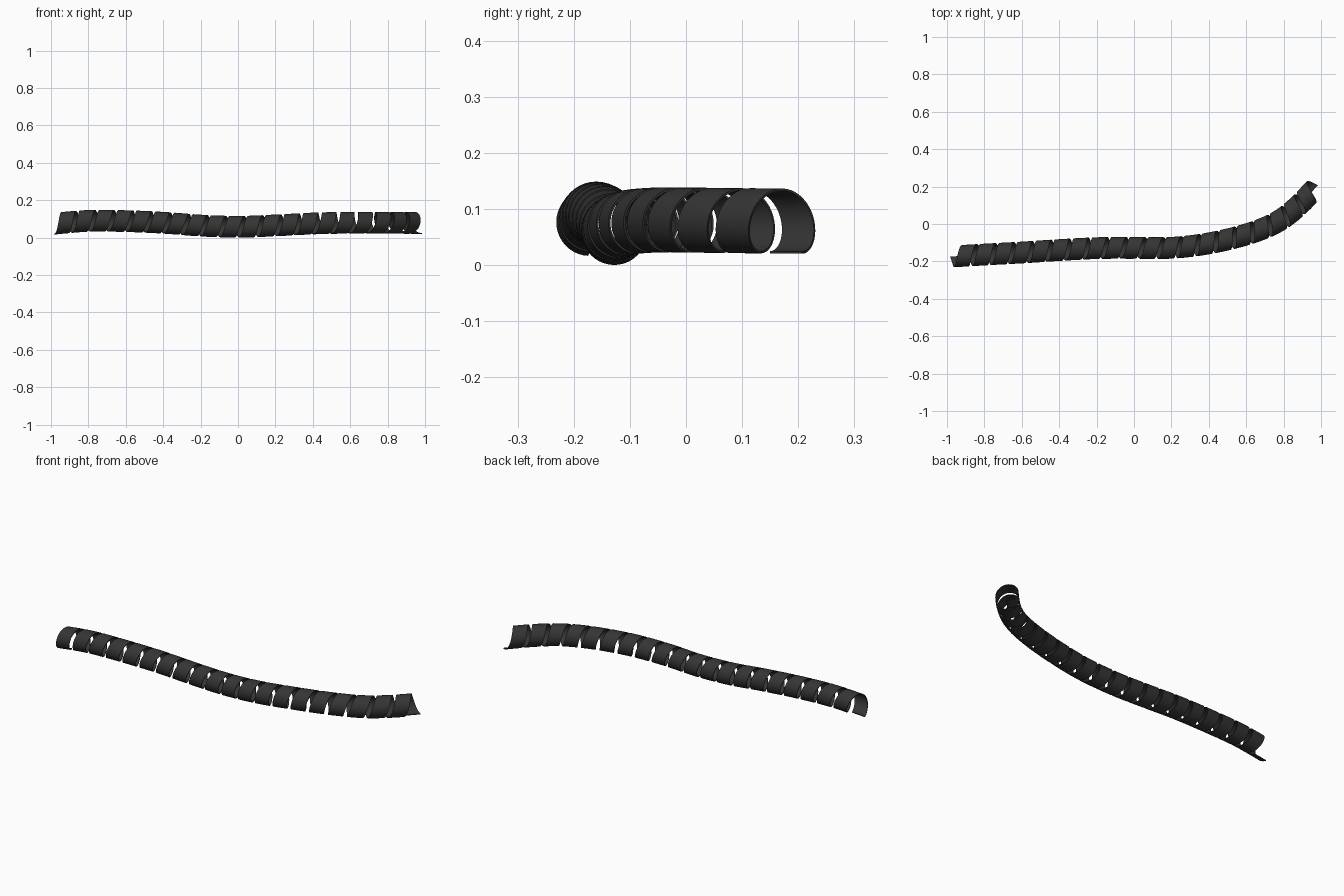
import bpy, bmesh, math
from mathutils import Vector

if "Cube" in bpy.data.objects:
    bpy.data.objects.remove(bpy.data.objects["Cube"])

TURNS, STEPS = 20, 40           # coils and segments per coil
RADIUS, WIDTH, THICK = 0.056, 0.078, 0.004

# centre line of the cable wrap
KEYS = [Vector(p) for p in (
    (-1.00, -0.167, 0.074), (-0.95, -0.164, 0.079), (-0.8, -0.155, 0.090),
    (-0.6, -0.144, 0.088), (-0.4, -0.131, 0.079), (-0.2, -0.121, 0.064),
    (0.0, -0.120, 0.058), (0.2, -0.119, 0.066), (0.4, -0.094, 0.076),
    (0.6, -0.045, 0.080), (0.75, 0.016, 0.080), (0.86, 0.098, 0.079),
    (0.973, 0.215, 0.078))]


def spline(pts, n=40):
    """Smooth curve through all points."""
    ext = [2 * pts[0] - pts[1]] + pts + [2 * pts[-1] - pts[-2]]
    out = []
    for a, b, c, d in zip(ext, ext[1:], ext[2:], ext[3:]):
        for i in range(n):
            t = i / n
            out.append(0.5 * (2 * b + (c - a) * t + (2 * a - 5 * b + 4 * c - d) * t * t
                              + (3 * b - a - 3 * c + d) * t ** 3))
    return out + [pts[-1]]


path = spline(KEYS)
dist = [0.0]
for p, q in zip(path, path[1:]):
    dist.append(dist[-1] + (q - p).length)


def on_tube(s, ang):
    """Point on the tube surface at path length s and angle ang."""
    i = 0
    while i < len(path) - 2 and dist[i + 1] < s:
        i += 1
    f = (s - dist[i]) / (dist[i + 1] - dist[i])
    pos = path[i].lerp(path[i + 1], f)
    lo, hi = max(i - 6, 0), min(i + 7, len(path) - 1)
    tan = (path[hi] - path[lo]).normalized()
    side = Vector((0, 0, 1)).cross(tan).normalized()
    up = tan.cross(side)
    return pos + RADIUS * (math.sin(ang) * up - math.cos(ang) * side)


# helical ribbon, starting and ending at the underside
bm = bmesh.new()
rows = []
total = TURNS * STEPS
for k in range(total + 1):
    ang = -math.pi / 2 + 2 * math.pi * k / STEPS
    start = (dist[-1] - WIDTH) * k / total
    rows.append([bm.verts.new(on_tube(start + WIDTH * j / 2, ang)) for j in range(3)])
for a, b in zip(rows, rows[1:]):
    for j in range(2):
        bm.faces.new((a[j], a[j + 1], b[j + 1], b[j]))

# centre on x and y, rest on the floor
lo = Vector([min(v.co[i] for v in bm.verts) for i in range(3)])
hi = Vector([max(v.co[i] for v in bm.verts) for i in range(3)])
mid = (lo + hi) / 2
bmesh.ops.translate(bm, verts=bm.verts, vec=(-mid.x, -mid.y, THICK / 2 - lo.z))

mesh = bpy.data.meshes.new("spiral_cable_wrap")
bm.to_mesh(mesh)
bm.free()
wrap = bpy.data.objects.new("spiral_cable_wrap", mesh)
bpy.context.collection.objects.link(wrap)

# ribbon thickness
sol = wrap.modifiers.new("thickness", 'SOLIDIFY')
sol.thickness, sol.offset = THICK, 0

mat = bpy.data.materials.new("black_plastic")
mat.diffuse_color = (0.035, 0.035, 0.035, 1)
mat.use_nodes = True
mat.node_tree.nodes["Principled BSDF"].inputs["Base Color"].default_value = mat.diffuse_color
mesh.materials.append(mat)

bpy.context.view_layer.objects.active = wrap
wrap.select_set(True)
bpy.ops.object.modifier_apply(modifier="thickness")
bpy.ops.object.shade_smooth_by_angle(angle=math.radians(35))
